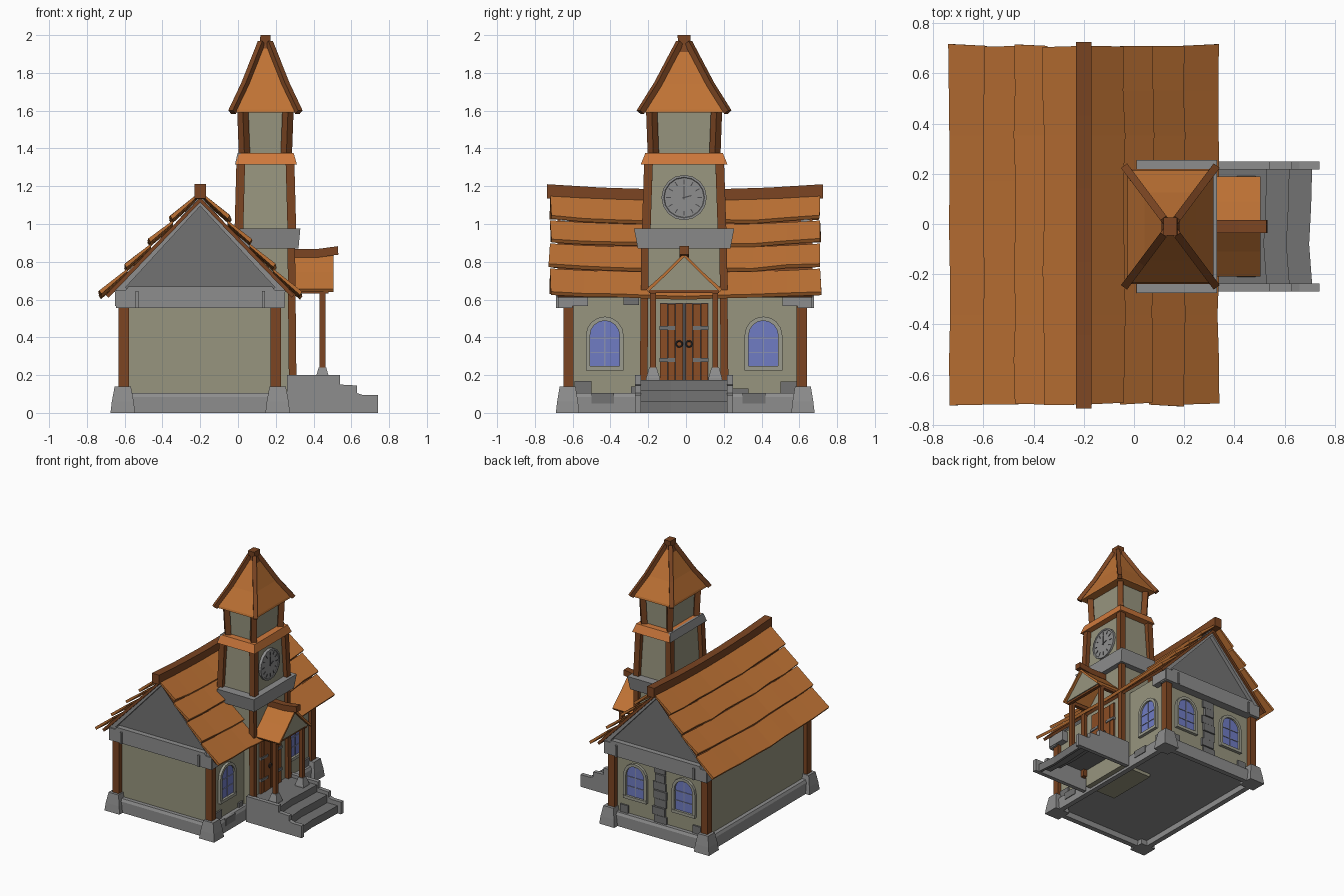
import bpy, bmesh, math, random
from mathutils import Vector as V

if "Cube" in bpy.data.objects:
    bpy.data.objects.remove(bpy.data.objects["Cube"])

random.seed(4)
COL = {"roof": (0.52, 0.17, 0.035), "wood": (0.2, 0.06, 0.016), "wall": (0.31, 0.30, 0.21),
       "glass": (0.16, 0.20, 0.55), "door": (0.26, 0.075, 0.018), "trim": (0.62, 0.19, 0.045),
       "frame": (0.33, 0.33, 0.27), "dark": (0.07, 0.07, 0.075), "stone": (0.27, 0.27, 0.27),
       "slate": (0.17, 0.17, 0.17), "bar": (0.25, 0.28, 0.45)}
MATS = {}


def mat(key):
    if key not in MATS:
        MATS[key] = bpy.data.materials.new(key)
        MATS[key].diffuse_color = (*COL[key], 1)
    return MATS[key]


def loft(name, rings, m="stone"):
    """Skin a list of equal point rings and cap both ends."""
    bm = bmesh.new()
    vs = [[bm.verts.new(p) for p in r] for r in rings]
    n = len(vs[0])
    for a, b in zip(vs, vs[1:]):
        for i in range(n):
            bm.faces.new((a[i], a[(i + 1) % n], b[(i + 1) % n], b[i]))
    bm.faces.new(vs[0])
    bm.faces.new(vs[-1])
    bmesh.ops.recalc_face_normals(bm, faces=bm.faces)
    me = bpy.data.meshes.new(name)
    bm.to_mesh(me)
    bm.free()
    ob = bpy.data.objects.new(name, me)
    bpy.context.collection.objects.link(ob)
    me.materials.append(mat(m))
    return ob


def rect(cx, cy, hx, hy, z):
    return [(cx - hx, cy - hy, z), (cx + hx, cy - hy, z), (cx + hx, cy + hy, z), (cx - hx, cy + hy, z)]


def box(name, x0, x1, y0, y1, z0, z1, m="stone"):
    c = ((x0 + x1) / 2, (y0 + y1) / 2, (x1 - x0) / 2, (y1 - y0) / 2)
    return loft(name, [rect(*c, z0), rect(*c, z1)], m)


def beam(name, pts, w, h, m="stone"):
    """Rectangular bar along a path."""
    pts = [V(p) for p in pts]
    d = (pts[-1] - pts[0]).normalized()
    s = d.cross(V((0, 0, 1)) if abs(d.z) < 0.999 else V((0, 1, 0))).normalized()
    u = s.cross(d)
    return loft(name, [[p + s * (w / 2 * a) + u * (h / 2 * b) for a, b in ((-1, -1), (1, -1), (1, 1), (-1, 1))]
                       for p in pts], m)


def prism_y(name, xz, y0, y1, m="stone"):
    return loft(name, [[(x, y, z) for x, z in xz] for y in (y0, y1)], m)


# Main hall: stone plinth with recessed floor, plastered walls, corner posts on stone feet
RX, YC = -0.2, -0.005
loft("plinth", [rect(RX, YC, 0.40, 0.605, 0.045), rect(RX, YC, 0.40, 0.605, 0.0), rect(RX, YC, 0.44, 0.645, 0.0),
                rect(RX, YC, 0.44, 0.645, 0.085), rect(RX, YC, 0.43, 0.635, 0.105)])
box("hall_walls", -0.6, 0.2, -0.61, 0.6, 0.06, 0.66, "wall")
for x in (-0.605, 0.2):
    for y in (-0.622, 0.612):
        beam("corner_post", [(x, y, 0.1), (x, y, 0.58)], 0.055, 0.055, "wood")
        cx, cy = x - 0.005 if x < 0 else x + 0.01, y - 0.005 if y < 0 else y + 0.007
        loft("post_foot", [rect(cx, cy, 0.065, 0.062, 0), rect(cx, cy, 0.058, 0.055, 0.06),
                           rect(cx, cy, 0.043, 0.042, 0.14)])

# Gable ends: beam, brackets, rakes and infill
for s in (-1, 1):
    y = YC + s * 0.615
    o, i = y + s * 0.055, y - s * 0.02
    box("gable_beam", -0.645, 0.245, min(o, i), max(o, i), 0.555, 0.65)
    prism_y("gable_infill", [(-0.62, 0.64), (0.22, 0.64), (RX, 1.12)], y - s * 0.03, y + s * 0.015, "slate")
    for t in (-1, 1):
        prism_y("gable_rake", [(RX + t * 0.46, 0.64), (RX, 1.15), (RX, 1.095), (RX + t * 0.395, 0.665),
                               (RX + t * 0.37, 0.64)], y, o - s * 0.01)
        x = RX + t * 0.335
        box("gable_bracket", x - 0.008, x + 0.008, min(o, o + s * 0.012), max(o, o + s * 0.012), 0.555, 0.645)
        bx = RX + t * 0.42
        y0, y1 = sorted((y + s * 0.05, y - s * 0.1))
        box("beam_return", bx - 0.03, bx + 0.03, y0, y1, 0.565, 0.645)
    prism_y("gable_sill", [(-0.6, 0.64), (0.2, 0.64), (0.18, 0.67), (-0.58, 0.67)], y, o)

# Main roof: overlapping wavy courses on each slope, with a sagging ridge
ys = [YC + 0.715 * (k / 4 - 1) for k in range(9)]
sag = lambda y: 0.022 * (y / 0.71) ** 2 - 0.012
line = lambda d: 1.2 - 1.06 * d
edges = (0.0, 0.16, 0.275, 0.4, 0.535)
for t in (-1, 1):
    for k in range(4):
        rings = []
        for j, y in enumerate(ys):
            a, b = max(edges[k] - 0.015, 0.0), edges[k + 1] + random.uniform(-0.003, 0.006)
            g = sag(y) + random.uniform(0.0, 0.006)
            za, zb = line(a) - 0.038 + sag(y), line(b) + g
            yb = y + (random.uniform(-0.008, 0.008) if j in (0, 8) else 0)
            rings.append([(RX + t * a, y, za), (RX + t * b, yb, zb),
                          (RX + t * (b - 0.012), yb, zb - 0.018), (RX + t * a, y, za - 0.015)])
        loft("roof_course", rings, "roof")
    prism_y("roof_underlay", [(RX, 1.14), (RX + t * 0.5, 0.625), (RX + t * 0.485, 0.61), (RX, 1.115)],
            -0.68, 0.67, "wood")
beam("roof_ridge", [(RX, YC + 0.73 * q, 1.145 + 0.028 * q * q) for q in (-1, -0.6, -0.2, 0.2, 0.6, 1)],
     0.062, 0.075, "wood")


def arch_window(o, u, n):
    """Arched window on a wall; o is the bottom centre."""
    o, u, n = V(o), V(u), V(n)
    P = lambda a, b, c: o + u * a + n * c + V((0, 0, b))

    def arc(r, base):
        return [(r, base)] + [(r * math.cos(q * math.pi / 8), 0.18 + r * math.sin(q * math.pi / 8))
                              for q in range(9)] + [(-r, base)]
    outer, inner = arc(0.1, 0), arc(0.078, 0)
    loft("window_frame", [[P(*a, -0.01), P(*a, 0.02), P(*b, 0.02), P(*b, -0.01)]
                          for a, b in zip(outer, inner)], "frame")
    loft("window_glass", [[P(*p, c) for p in arc(0.08, 0.01)] for c in (-0.01, 0.006)], "glass")

    def bar(name, a0, a1, b0, b1, c, m):
        loft(name, [[P(a0, b0, k), P(a1, b0, k), P(a1, b1, k), P(a0, b1, k)] for k in (-0.01, c)], m)
    bar("window_sill", -0.1, 0.1, -0.005, 0.018, 0.024, "frame")
    bar("window_mullion", -0.003, 0.003, 0.01, 0.25, 0.011, "bar")
    for b in (0.09, 0.165):
        bar("window_crossbar", -0.076, 0.076, b - 0.003, b + 0.003, 0.011, "bar")


for y in (-0.43, 0.41):
    arch_window((0.2, y, 0.23), (0, 1, 0), (1, 0, 0))
for x in (0.01, -0.41):
    arch_window((x, 0.6, 0.23), (1, 0, 0), (0, 1, 0))

# Loose stones: stacked strip on the back wall, patches on walls and plinth
for k in range(7):
    w, c = random.uniform(0.04, 0.055), RX + random.uniform(-0.008, 0.008)
    box("back_stone", c - w, c + w, 0.59, 0.612 + 0.006 * (k % 2), 0.1 + k * 0.065, 0.16 + k * 0.065, "slate")
for y0, y1, z0, z1 in ((-0.59, -0.5, 0.1, 0.17), (0.5, 0.585, 0.1, 0.165), (-0.33, -0.25, 0.57, 0.61),
                       (-0.29, -0.24, 0.1, 0.14), (0.25, 0.33, 0.1, 0.13)):
    box("wall_stone", 0.19, 0.212, y0, y1, z0, z1, "slate")
for y0, y1 in ((-0.5, -0.38), (0.3, 0.42)):
    box("plinth_stone", 0.22, 0.245, y0, y1, 0.05, 0.105, "slate")
for x in (-0.52, 0.11):
    box("back_patch", x - 0.035, x + 0.035, 0.59, 0.612, 0.1, 0.165, "slate")

# Clock tower: tapered body, posts and bands
TX, TY = 0.145, -0.01
loft("tower_body", [rect(TX, TY, 0.135, 0.205, 0.02), rect(TX, TY, 0.135, 0.2, 0.9), rect(TX, TY, 0.118, 0.175, 1.33),
                    rect(TX, TY, 0.1, 0.155, 1.37), rect(TX, TY, 0.105, 0.16, 1.61)], "wall")
for sx in (-1, 1):
    for sy in (-1, 1):
        at = lambda hx, hy, z: (TX + sx * hx, TY + sy * hy, z)
        beam("tower_post_lower", [at(0.145, 0.215, 0.1), at(0.137, 0.207, 0.9)], 0.04, 0.04, "wood")
        beam("tower_post_middle", [at(0.142, 0.203, 0.9), at(0.13, 0.188, 1.34)], 0.046, 0.046, "wood")
        beam("tower_post_upper", [at(0.11, 0.162, 1.34), at(0.12, 0.172, 1.61)], 0.042, 0.042, "wood")
        # Hip beams of the spire
        beam("spire_hip", [at(0.177, 0.232, 1.592), at(0.107, 0.139, 1.74), at(0.02, 0.023, 1.96)],
             0.03, 0.032, "wood")
loft("stone_band", [rect(0.165, TY, 0.155, 0.245, 0.87), rect(0.17, TY, 0.16, 0.265, 0.975)])
loft("tower_trim", [rect(0.15, TY, 0.162, 0.23, 1.315), rect(0.15, TY, 0.145, 0.205, 1.375)], "trim")
loft("tower_trim_rear", [rect(-0.008, TY, 0.008, 0.225, 1.315), rect(0.006, TY, 0.008, 0.205, 1.377)])
loft("spire", [rect(TX, TY, 0.172, 0.226, 1.59), rect(TX, TY, 0.168, 0.222, 1.605), rect(TX, TY, 0.104, 0.136, 1.74),
               rect(TX, TY, 0.022, 0.025, 1.95)], "roof")
loft("spire_cap", [rect(TX, TY, 0.04, 0.043, 1.9), rect(TX, TY, 0.028, 0.031, 1.95), rect(TX, TY, 0.027, 0.035, 2.0)], "wood")

# Clock on the entrance side
CZ, CX = 1.14, 0.285
ring = lambda r, x: [(x, TY + r * math.cos(a * math.pi / 8), CZ + r * math.sin(a * math.pi / 8)) for a in range(16)]
loft("clock_dial", [ring(0.12, 0.25), ring(0.12, CX + 0.004), ring(0.108, CX + 0.004), ring(0.105, CX)])
clk = lambda a, r: (CX + 0.001, TY + r * math.sin(a), CZ + r * math.cos(a))
for k in range(12):
    a = k * math.pi / 6
    beam("clock_mark", [clk(a, 0.07), clk(a, 0.095)], 0.005, 0.005, "dark")
beam("minute_hand", [clk(0.0, -0.01), clk(0.0, 0.06)], 0.006, 0.006, "dark")
beam("hour_hand", [clk(1.3, -0.01), clk(1.3, 0.04)], 0.008, 0.006, "dark")

# Double door with planks, hinges and ring handles
box("door_recess", 0.27, 0.284, -0.138, 0.118, 0.17, 0.583, "dark")
for s in (-1, 1):
    for k in range(3):
        y = TY + s * (0.026 + k * 0.041)
        box("door_plank", 0.275, 0.294 + 0.003 * (k % 2), y - 0.019, y + 0.019, 0.175, 0.58 - 0.004 * (k % 2), "door")
    for z in (0.28, 0.45):
        y0, y1 = sorted((TY + s * 0.045, TY + s * 0.13))
        box("door_hinge", 0.28, 0.302, y0, y1, z - 0.01, z + 0.01, "slate")
    bpy.ops.mesh.primitive_torus_add(major_segments=10, minor_segments=4, major_radius=0.016, minor_radius=0.004,
                                     location=(0.304, TY + s * 0.026, 0.365), rotation=(0, math.pi / 2, 0))
    bpy.context.object.name = "door_ring"
    bpy.context.object.data.materials.append(mat("dark"))

# Porch: pitched roof with ridge, gable panel, posts and feet
for s in (-1, 1):
    P = lambda d, z: (TY + s * d, z)
    sec = [P(0, 0.845), P(0.1, 0.745), P(0.2, 0.655), P(0.19, 0.64), P(0.095, 0.73), P(0, 0.825)]
    loft("porch_roof", [[(x, y, z) for y, z in sec] for x in (0.27, 0.505)], "roof")
    y = TY + s * 0.165
    beam("porch_post", [(0.447, y, 0.2), (0.447, y, 0.66)], 0.03, 0.03, "wood")
    loft("porch_post_foot", [rect(0.447, y, 0.038, 0.038, 0.165), rect(0.447, y, 0.036, 0.036, 0.185),
                             rect(0.447, y, 0.02, 0.02, 0.24)])
    beam("porch_side_beam", [(0.27, y, 0.645), (0.48, y, 0.645)], 0.028, 0.028, "wood")
loft("porch_gable", [[(x, TY - 0.18, 0.65), (x, TY + 0.18, 0.65), (x, TY, 0.825)] for x in (0.465, 0.485)], "wall")
beam("porch_cross_beam", [(0.465, TY - 0.185, 0.645), (0.465, TY + 0.185, 0.645)], 0.025, 0.02, "wood")
beam("porch_ridge", [(0.28, TY, 0.845), (0.42, TY, 0.845), (0.53, TY, 0.86)], 0.05, 0.045, "wood")

# Entrance steps: hollow stepped slab between stepped side walls
tread = [(0.26, 0.155), (0.51, 0.155), (0.51, 0.1), (0.6, 0.1), (0.6, 0.04), (0.69, 0.04), (0.69, 0.0), (0.71, 0.0),
         (0.71, 0.06), (0.62, 0.06), (0.62, 0.12), (0.53, 0.12), (0.53, 0.175), (0.26, 0.175)]
loft("steps", [[(x - e * (x > 0.3), y, z) for x, z in tread]
               for y, e in ((-0.24, 0), (-0.08, 0.012), (0.07, 0.004), (0.225, 0))], "slate")
stair = [(0.26, 0), (0.74, 0), (0.74, 0.095), (0.66, 0.095), (0.63, 0.105), (0.63, 0.145), (0.54, 0.15),
         (0.54, 0.2), (0.26, 0.2)]
for s in (-1, 1):
    y0, y1 = sorted((TY + s * 0.228, TY + s * 0.26))
    prism_y("stair_side_wall", stair, y0, y1)

for m in bpy.data.materials:
    if m.users and not m.is_grease_pencil:
        m.use_nodes = True
        m.node_tree.nodes["Principled BSDF"].inputs["Base Color"].default_value = m.diffuse_color
